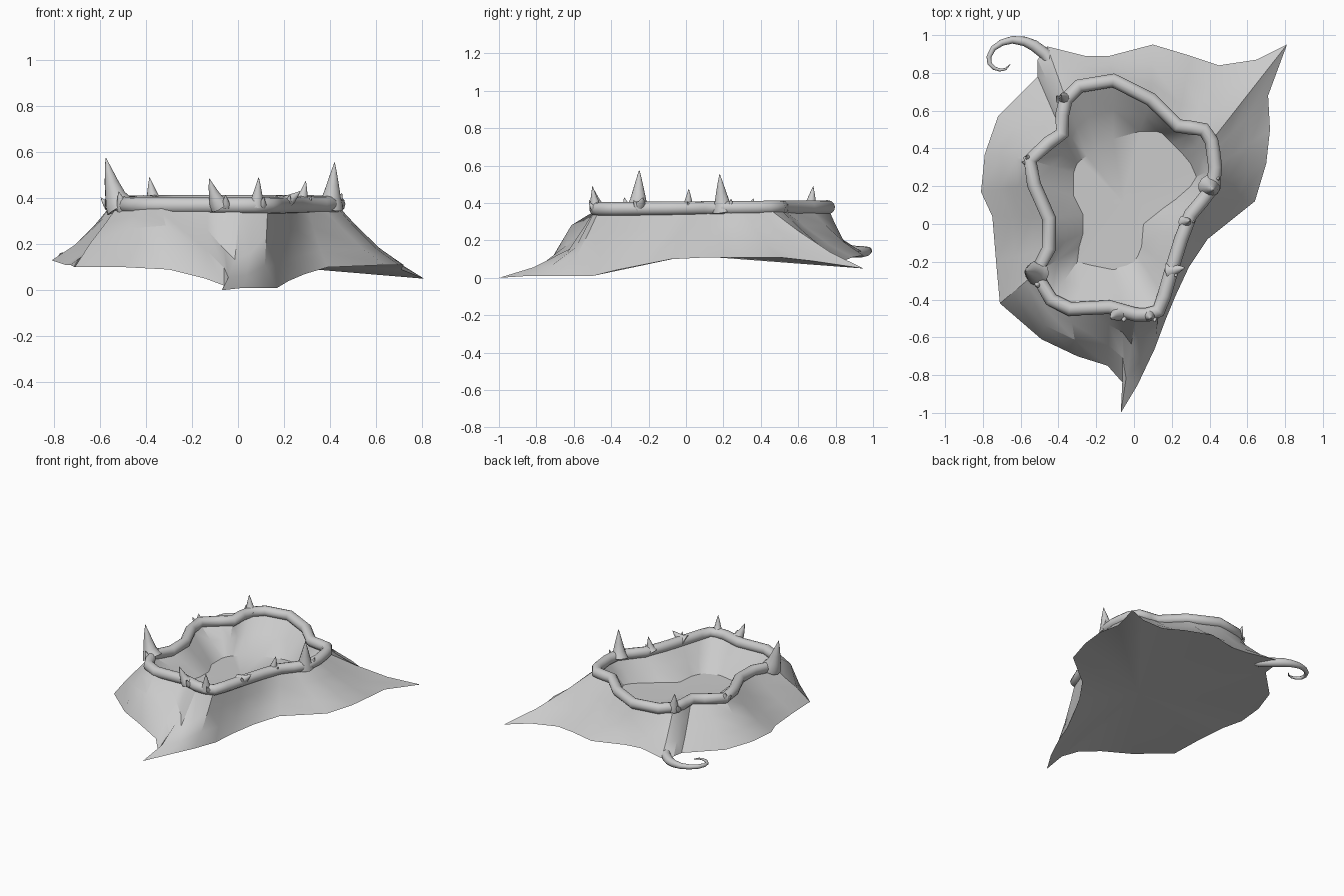
import bpy, bmesh, math
from mathutils import Vector

if "Cube" in bpy.data.objects:
    bpy.data.objects.remove(bpy.data.objects["Cube"])

RIM_Z = 0.372
# plan of the rim, clockwise from the back
RIM = [(-.11,.76),(.09,.66),(.23,.52),(.30,.51),(.37,.50),(.41,.44),(.42,.38),(.43,.30),
       (.42,.20),(.36,.12),(.30,.05),(.25,-.08),(.20,-.24),(.16,-.38),(.13,-.46),(.07,-.48),
       (.01,-.48),(-.06,-.46),(-.13,-.44),(-.34,-.45),(-.44,-.40),(-.52,-.26),(-.45,-.13),
       (-.45,.03),(-.53,.21),(-.55,.34),(-.45,.43),(-.38,.48),(-.38,.58),(-.36,.66),(-.29,.73)]
# matching ragged hem of the skirt
HEM = [(-.13,.89,.13),(.10,.95,.12),(.30,.89,.11),(.45,.84,.09),(.65,.87,.07),(.81,.95,.05),
       (.71,.68,.09),(.72,.50,.11),(.70,.32,.11),(.64,.12,.11),(.39,-.08,.10),(.29,-.23,.07),
       (.22,-.38,.04),(.17,-.50,.01),(.11,-.66,.01),(.02,-.85,.01),(-.07,-1.0,0),(-.06,-.84,.02),
       (-.14,-.75,.05),(-.30,-.70,.09),(-.49,-.61,.10),(-.71,-.42,.10),(-.73,-.20,.11),
       (-.75,.04,.11),(-.81,.17,.13),(-.79,.37,.13),(-.72,.57,.13),(-.51,.78,.13),
       (-.51,.87,.14),(-.46,.94,.14),(-.26,.89,.14)]
# height fractions of the two middle skirt rings where they differ from the usual slope
SLOPE = {15: (.15, .42), 16: (.15, .36), 17: (.22, .45), 18: (.38, .66),
         19: (.68, .87), 20: (.62, .82), 21: (.38, .70)}
# edge of the pit floor
FLOOR = [(-.11,.45),(.03,.49),(.12,.49),(.15,.48),(.20,.43),(.25,.38),(.30,.32),(.33,.25),
         (.30,.20),(.22,.13),(.15,.08),(.05,0),(.04,-.12),(.02,-.17),(0,-.20),(-.04,-.22),
         (-.08,-.23),(-.10,-.24),(-.12,-.24),(-.22,-.22),(-.30,-.20),(-.29,-.12),(-.27,-.05),
         (-.27,.05),(-.32,.15),(-.32,.27),(-.31,.30),(-.30,.32),(-.28,.34),(-.25,.36),(-.20,.40)]


def smooth(ob, angle=60):
    bpy.ops.object.select_all(action='DESELECT')
    ob.select_set(True)
    bpy.context.view_layer.objects.active = ob
    bpy.ops.object.shade_smooth_by_angle(angle=math.radians(angle))


def tube(name, pts, radii, closed=False, res=4):
    cu = bpy.data.curves.new(name, 'CURVE')
    cu.dimensions = '3D'
    cu.bevel_depth = 1.0
    cu.bevel_resolution = res
    cu.use_fill_caps = True
    sp = cu.splines.new('POLY')
    sp.points.add(len(pts) - 1)
    for p, co, r in zip(sp.points, pts, radii):
        p.co = (*co, 1)
        p.radius = r
    sp.use_cyclic_u = closed
    ob = bpy.data.objects.new(name, cu)
    bpy.context.collection.objects.link(ob)
    bpy.ops.object.select_all(action='DESELECT')
    ob.select_set(True)
    bpy.context.view_layer.objects.active = ob
    bpy.ops.object.convert(target='MESH')
    smooth(bpy.context.object)


def thorn(name, base, tip, r):
    # curved spike with a flared root
    a, b = Vector(base), Vector(tip)
    d = b - a
    pts, radii = [], []
    for t, k in [(0, 1.35), (.12, 1.15), (.25, .9), (.5, .62), (.75, .34), (1, .03)]:
        p = a + d * t
        p.x = a.x + d.x * t ** 0.7
        p.y = a.y + d.y * t ** 0.7
        pts.append(p)
        radii.append(r * k)
    tube(name, pts, radii)


# pit body: underside, skirt, inner wall and floor
rings = []
for t, pick in [(1, lambda s: 0), (.65, lambda s: s[0]), (.3, lambda s: s[1]), (0, lambda s: 1)]:
    rings.append([])
    for i, ((rx, ry), (hx, hy, hz)) in enumerate(zip(RIM, HEM)):
        k = pick(SLOPE.get(i, (.27, .64)))
        rings[-1].append((rx + (hx - rx) * t, ry + (hy - ry) * t, hz + (RIM_Z - hz) * k))
for t in (.5, 1):
    rings.append([(rx + (fx - rx) * t, ry + (fy - ry) * t, RIM_Z + (.20 - RIM_Z) * t)
                  for (rx, ry), (fx, fy) in zip(RIM, FLOOR)])
bm = bmesh.new()
vr = [[bm.verts.new(p) for p in ring] for ring in rings]
n = len(RIM)
for a, b in zip(vr, vr[1:]):
    for i in range(n):
        j = (i + 1) % n
        bm.faces.new((a[i], a[j], b[j], b[i]))
under = bm.verts.new((-.02, .02, .12))
floor = bm.verts.new((-.06, .12, .195))
for i in range(n):
    j = (i + 1) % n
    bm.faces.new((vr[0][j], vr[0][i], under))
    bm.faces.new((vr[-1][i], vr[-1][j], floor))
bmesh.ops.recalc_face_normals(bm, faces=bm.faces)
me = bpy.data.meshes.new("pit_body")
bm.to_mesh(me)
bm.free()
body = bpy.data.objects.new("pit_body", me)
bpy.context.collection.objects.link(body)
smooth(body, 30)

# swollen lip around the opening, a little lower at the front
tube("rim_lip", [(x, y, RIM_Z + .008 * y) for x, y in RIM], [.037] * n, closed=True)

# curled tendril growing out of the back left corner
tube("curled_tendril",
     [(-.36, .72, .19), (-.42, .83, .15), (-.47, .90, .14), (-.53, .945, .14), (-.58, .967, .142),
      (-.645, .975, .145), (-.70, .96, .148), (-.745, .93, .15), (-.768, .885, .15),
      (-.765, .85, .15), (-.74, .825, .15), (-.71, .815, .15), (-.68, .82, .15), (-.655, .845, .15)],
     [.02, .030, .032, .030, .025, .020, .017, .015, .013, .012, .010, .008, .006, .002])

# thorns on the lip, each with a small nub at its foot
THORNS = [((-.51, -.26, .36), (-.575, -.25, .575), .05), ((-.36, .66, .37), (-.385, .68, .49), .032),
          ((-.08, -.47, .37), (-.125, -.50, .485), .033), ((.08, -.48, .37), (.09, -.50, .49), .028),
          ((.27, .01, .37), (.295, .015, .475), .028), ((.40, .20, .36), (.42, .18, .555), .045),
          ((-.55, .34, .37), (-.57, .36, .425), .025), ((.18, -.25, .37), (.27, -.23, .43), .033)]
for i, (base, tip, r) in enumerate(THORNS):
    thorn(f"thorn_{i + 1}", base, tip, r)
    out = Vector((base[0] + .02, base[1] - .2, 0)).normalized()
    side = Vector((-out.y, out.x, 0))
    foot = Vector(base) + side * r * .9 + out * r * .5
    thorn(f"thorn_nub_{i + 1}", foot, foot + out * .03 + Vector((0, 0, r * 1.4)), r * .5)
